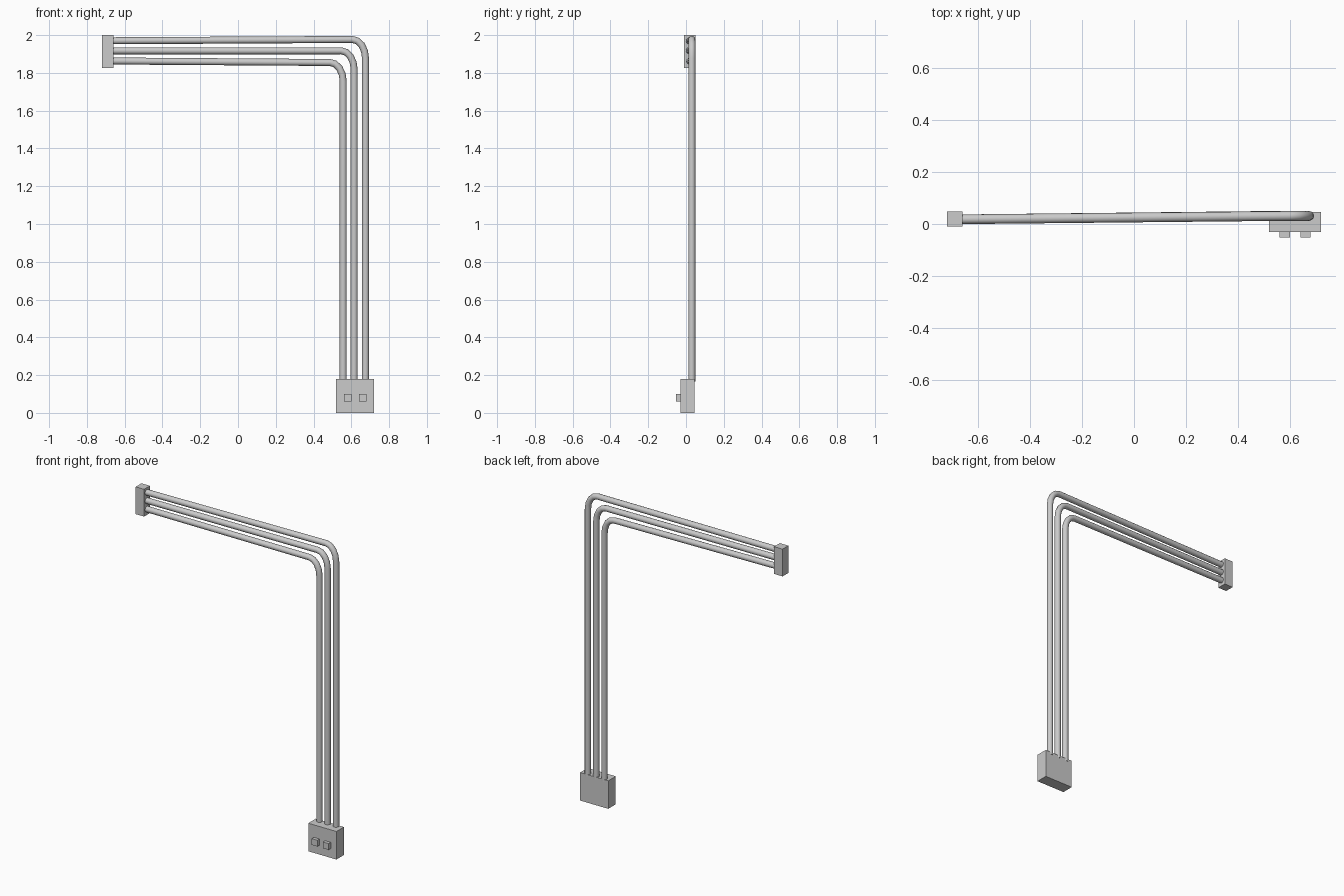
import bpy
import math

cube = bpy.data.objects.get("Cube")
if cube:
    bpy.data.objects.remove(cube, do_unlink=True)

grey = bpy.data.materials.new("plain_grey")
grey.use_nodes = True
colour = (0.6, 0.6, 0.6, 1)
grey.diffuse_color = colour
grey.node_tree.nodes["Principled BSDF"].inputs["Base Color"].default_value = colour


def box(name, low, high):
    centre = [(a + b) / 2 for a, b in zip(low, high)]
    bpy.ops.mesh.primitive_cube_add(size=1, location=centre)
    ob = bpy.context.object
    ob.name = name
    ob.scale = [b - a for a, b in zip(low, high)]
    bpy.ops.object.transform_apply(location=False, rotation=False, scale=True)
    ob.data.materials.append(grey)


def wire(name, x, z_start, z_bend):
    # Slightly sloping run, rounded elbow, then a straight drop into the plug
    y, reach, drop = 0.031, 0.07, 0.1
    path = [(-0.68, 0.018, z_start)]
    for i in range(5):
        a = math.radians(90 * i / 4)
        path.append((x - reach + reach * math.sin(a), y,
                     z_bend - drop + drop * math.cos(a)))
    path.append((x, y, 0.165))
    curve = bpy.data.curves.new(name, "CURVE")
    curve.dimensions = "3D"
    curve.bevel_depth = 0.0185
    curve.bevel_resolution = 4
    curve.use_fill_caps = True
    spline = curve.splines.new("POLY")
    spline.points.add(len(path) - 1)
    for point, co in zip(spline.points, path):
        point.co = (*co, 1)
    ob = bpy.data.objects.new(name, curve)
    bpy.context.collection.objects.link(ob)
    bpy.ops.object.select_all(action="DESELECT")
    ob.select_set(True)
    bpy.context.view_layer.objects.active = ob
    bpy.ops.object.convert(target="MESH")
    ob = bpy.context.object
    ob.data.materials.clear()
    ob.data.materials.append(grey)
    bpy.ops.object.shade_smooth_by_angle(angle=math.radians(40))


# Connector blocks
box("lower_plug", (0.52, -0.03, 0), (0.72, 0.046, 0.18))
box("upper_connector", (-0.72, -0.01, 1.825), (-0.66, 0.049, 2))

# Small square pegs on the plug front
for side, x in (("right", 0.58), ("left", 0.66)):
    box(side + "_peg", (x - 0.02, -0.052, 0.06), (x + 0.02, -0.03, 0.1))

# Three nested wires
wire("inner_wire", 0.557, 1.863, 1.855)
wire("middle_wire", 0.615, 1.917, 1.917)
wire("outer_wire", 0.675, 1.97, 1.977)
